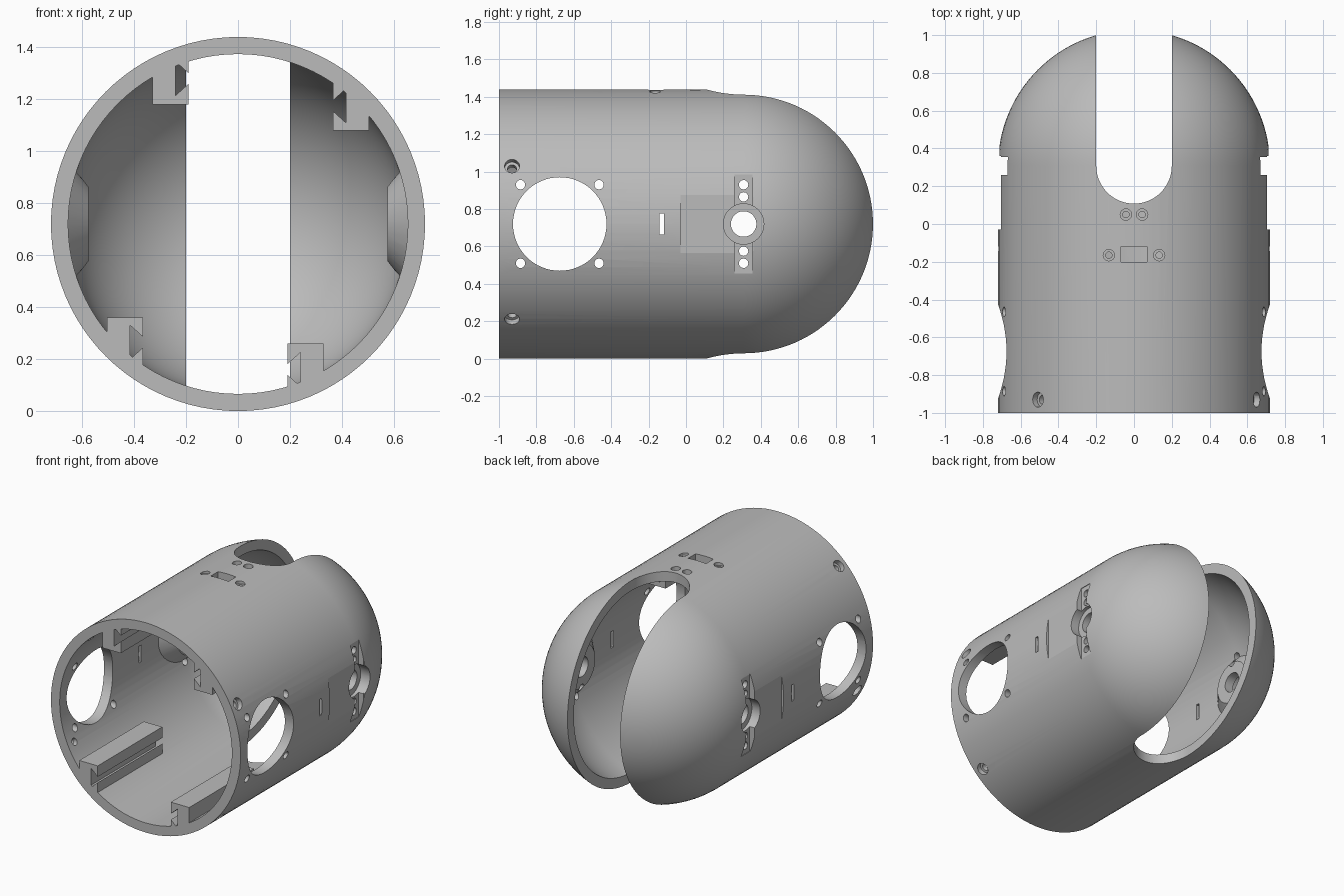
import bpy, bmesh
from math import sin, cos, pi, radians
from mathutils import Matrix, Vector

if "Cube" in bpy.data.objects:
    bpy.data.objects.remove(bpy.data.objects["Cube"], do_unlink=True)

R, RI = 0.72, 0.654      # outer and inner shell radius
DOME_Y = 0.308           # centre of the dome and of the side bearing
SEG = 96
MID = Vector((0, 0, R))  # body axis height

grey = bpy.data.materials.new("light grey plastic")
grey.use_nodes = True
grey.diffuse_color = (0.5, 0.5, 0.5, 1)
grey.node_tree.nodes["Principled BSDF"].inputs["Base Color"].default_value = (0.5, 0.5, 0.5, 1)


def make(name, bm):
    bmesh.ops.recalc_face_normals(bm, faces=bm.faces)
    me = bpy.data.meshes.new(name)
    bm.to_mesh(me)
    bm.free()
    ob = bpy.data.objects.new(name, me)
    me.materials.append(grey)
    bpy.context.collection.objects.link(ob)
    return ob


def cone(name, start, end, r1, r2=None, seg=32):
    """Cylinder or cone between two points, measured from the body axis."""
    a, b = Vector(start), Vector(end)
    d = b - a
    rot = d.to_track_quat('Z', 'Y').to_matrix().to_4x4()
    bm = bmesh.new()
    bmesh.ops.create_cone(bm, cap_ends=True, segments=seg, radius1=r1,
                          radius2=r1 if r2 is None else r2, depth=d.length,
                          matrix=Matrix.Translation((a + b) / 2 + MID) @ rot)
    return make(name, bm)


def box(name, lo, hi):
    lo, hi = Vector(lo), Vector(hi)
    bm = bmesh.new()
    bmesh.ops.create_cube(bm, size=1, matrix=Matrix.Translation((lo + hi) / 2 + MID)
                          @ Matrix.Diagonal((*(hi - lo), 1)))
    return make(name, bm)


def prism(name, points, push):
    """Extrude a closed outline along a vector."""
    bm = bmesh.new()
    face = bm.faces.new([bm.verts.new(Vector(p) + MID) for p in points])
    res = bmesh.ops.extrude_face_region(bm, geom=[face])
    bmesh.ops.translate(bm, vec=push,
                        verts=[v for v in res["geom"] if isinstance(v, bmesh.types.BMVert)])
    return make(name, bm)


# Hollow shell: cylinder with a dome, turned about the long axis
profile = []
N = 32
for r, order in ((R, range(N + 1)), (RI, range(N, -1, -1))):
    arc = [(r * cos(i / N * pi / 2), DOME_Y + r * sin(i / N * pi / 2)) for i in order]
    profile += [(r, -1)] + arc if r == R else arc + [(r, -1)]
bm = bmesh.new()
vs = [bm.verts.new((max(x, 0), y, R)) for x, y in profile]
es = [bm.edges.new((vs[i], vs[(i + 1) % len(vs)])) for i in range(len(vs)) if i != N + 1]
bmesh.ops.spin(bm, geom=vs + es, cent=MID, axis=(0, 1, 0), angle=2 * pi, steps=SEG)
bmesh.ops.remove_doubles(bm, verts=bm.verts, dist=1e-4)
loose = [e for e in bm.edges if not e.link_faces]
bmesh.ops.delete(bm, geom=loose, context='EDGES')
shell = make("shell", bm)


def combine(tool, op):
    tool.hide_render = True
    mod = shell.modifiers.new(tool.name, 'BOOLEAN')
    mod.operation, mod.solver, mod.object = op, 'EXACT', tool
    bpy.context.view_layer.objects.active = shell
    bpy.ops.object.modifier_apply(modifier=mod.name)
    bpy.data.objects.remove(tool, do_unlink=True)


def cut(tool):
    combine(tool, 'DIFFERENCE')


def add(tool):
    combine(tool, 'UNION')


# Dovetail rails inside the barrel, repeated by a half turn
rail_a = [(-.33, .46), (-.19, .46), (-.19, .54), (-.24, .495),
          (-.24, .625), (-.19, .58), (-.19, .66), (-.33, .60)]
rail_b = [(.505, .36), (.505, .45), (.365, .57), (.365, .475),
          (.415, .52), (.415, .39), (.365, .435), (.365, .36)]
for s in (1, -1):
    for rail in (rail_a, rail_b):
        add(prism("rail", [(s * x, -1, s * z) for x, z in rail], (0, .7, 0)))

# Tapered bearing bosses inside the dome
for s in (1, -1):
    add(cone("bearing_boss", (s * .575, DOME_Y, 0), (s * .66, DOME_Y, 0), .145, .245, 48))

# Tall slot with a round end through the dome
arc = [(.2 * cos(pi + i * pi / 32), DOME_Y + .2 * sin(pi + i * pi / 32), -1) for i in range(33)]
cut(prism("dome_slot", arc + [(.2, 1.3, -1), (-.2, 1.3, -1)], (0, 0, 2)))

# Outer flats, horn grooves and bearing recesses on both sides
for s in (1, -1):
    for name, near, y0, y1, h in (("side_flat", .703, -.03, .36, .3),
                                  ("horn_groove", .665, .26, .355, .265)):
        x0, x1 = sorted((s * near, s * .9))
        cut(box(name, (x0, y0, -h), (x1, y1, h)))
    cut(cone("bearing_recess", (s * .64, DOME_Y, 0), (s * .9, DOME_Y, 0), .108, seg=48))

# Holes straight through both sides
side_holes = [(-.675, 0, .25), (DOME_Y, 0, .068)]
side_holes += [(-.675 + a * .21, b * .21, .025) for a in (1, -1) for b in (1, -1)]
side_holes += [(DOME_Y, s * h, .025) for s in (1, -1) for h in (.145, .21)]
for y, z, r in side_holes:
    cut(cone("side_hole", (-1, y, z), (1, y, z), r, seg=64 if r > .05 else 24))
cut(box("side_slit", (-1, -.143, -.057), (1, -.118, .057)))

# Switch window and screw holes in the top
cut(box("switch_window", (-.068, -.2, .5), (.068, -.12, .9)))
for x, y in ((.133, -.165), (.043, .05)):
    for s in (1, -1):
        cut(cone("top_screw_hole", (s * x, y, .5), (s * x, y, .9), .017, seg=24))
        cut(cone("top_counterbore", (s * x, y, .69), (s * x, y, .9), .03, seg=24))

# Radial counterbored screw holes near the open end
for deg in (25.5, 135, 205.5, 315):
    d = Vector((cos(radians(deg)), 0, sin(radians(deg))))
    base = Vector((0, -.93, 0))
    cut(cone("rim_screw_hole", base + d * .6, base + d * .9, .024, seg=24))
    cut(cone("rim_counterbore", base + d * .685, base + d * .9, .04, seg=24))

# Smooth curved walls, crisp cut edges
bpy.ops.object.select_all(action='DESELECT')
shell.select_set(True)
bpy.context.view_layer.objects.active = shell
bpy.ops.object.shade_smooth_by_angle(angle=radians(10))
